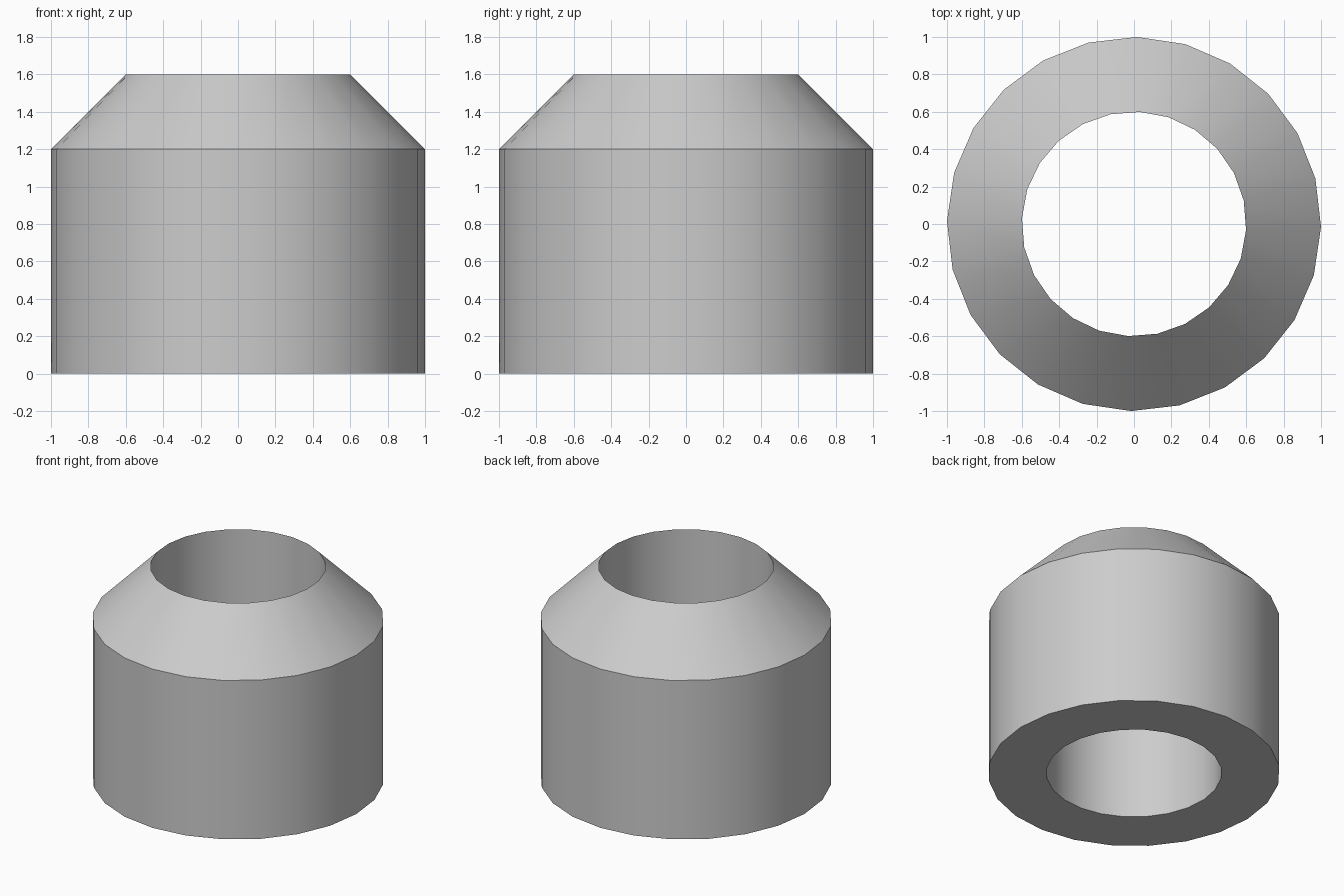
import bpy
import bmesh
from math import cos, sin, radians, tau

cube = bpy.data.objects.get("Cube")
if cube:
    bpy.data.objects.remove(cube, do_unlink=True)

SIDES = 24

# Plain grey material
grey = bpy.data.materials.new("light_grey")
grey.use_nodes = True
colour = (0.604, 0.604, 0.604, 1.0)
grey.diffuse_color = colour
grey.node_tree.nodes["Principled BSDF"].inputs["Base Color"].default_value = colour


def ring(bm, radius, z, turn):
    """One ring of vertices, turned slightly about z."""
    angles = [radians(turn) + tau * i / SIDES for i in range(SIDES)]
    return [bm.verts.new((radius * cos(a), radius * sin(a), z)) for a in angles]


# Hollow collar: outer wall, sloped shoulder, straight bore, flat base
profile = [(1.0, 0.0, -0.9), (1.0, 1.2, -0.9), (0.6, 1.6, -3.0), (0.6, 0.0, -3.0)]
bm = bmesh.new()
rings = [ring(bm, *point) for point in profile]
for k, lower in enumerate(rings):
    upper = rings[(k + 1) % len(rings)]
    for i in range(SIDES):
        j = (i + 1) % SIDES
        bm.faces.new((lower[i], lower[j], upper[j], upper[i]))
bmesh.ops.recalc_face_normals(bm, faces=bm.faces)

mesh = bpy.data.meshes.new("chamfered_collar")
bm.to_mesh(mesh)
bm.free()
mesh.materials.append(grey)
collar = bpy.data.objects.new("chamfered_collar", mesh)
bpy.context.collection.objects.link(collar)

# Smooth round walls, crisp rims
bpy.ops.object.select_all(action="DESELECT")
collar.select_set(True)
bpy.context.view_layer.objects.active = collar
bpy.ops.object.shade_smooth_by_angle(angle=radians(30))
